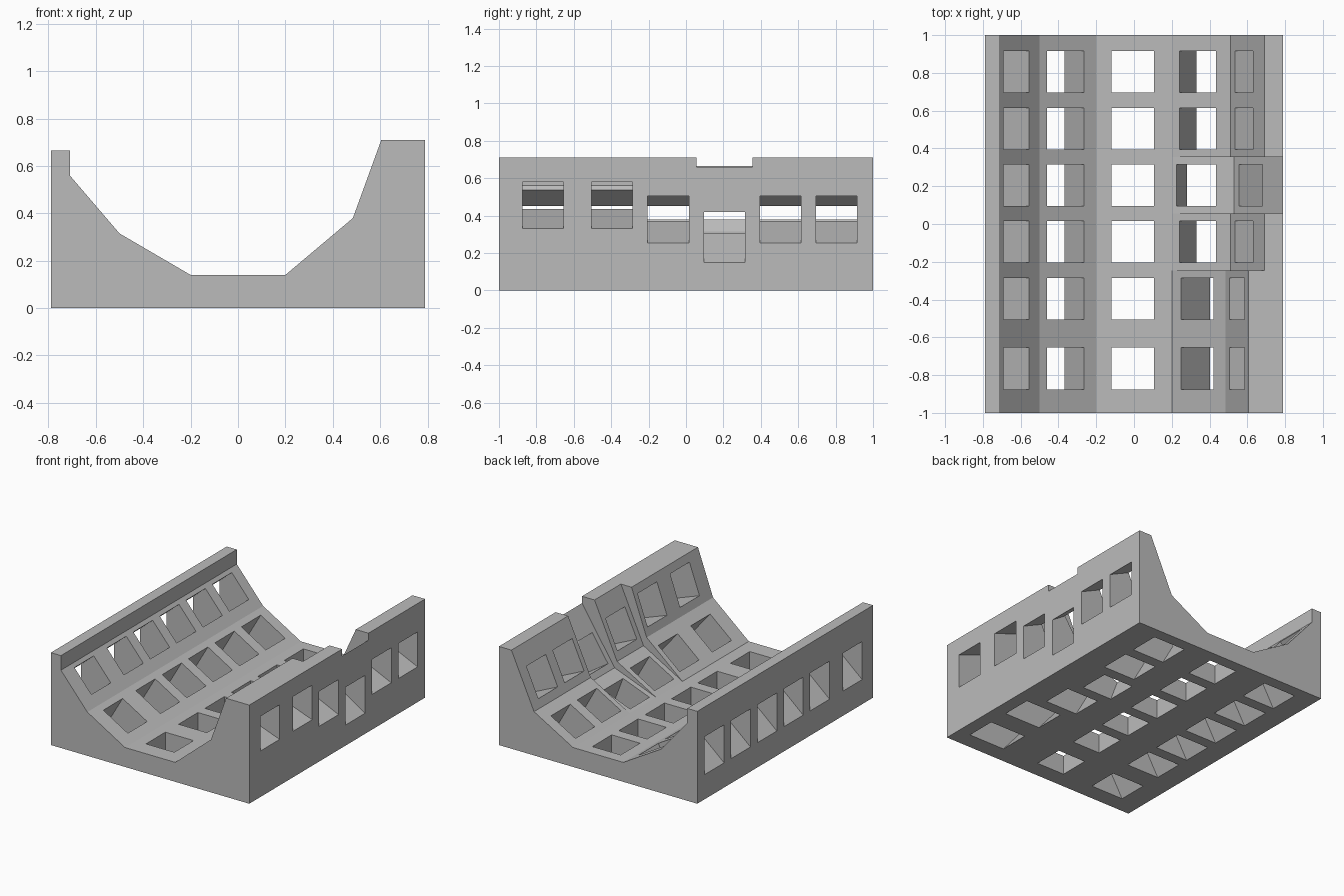
import bpy
import bmesh
from mathutils import Vector

cube = bpy.data.objects.get("Cube")
if cube:
    bpy.data.objects.remove(cube, do_unlink=True)

grey = bpy.data.materials.new("plain grey")
grey.use_nodes = True
colour = (0.5, 0.5, 0.5, 1)
grey.diffuse_color = colour
grey.node_tree.nodes["Principled BSDF"].inputs["Base Color"].default_value = colour


def add_prism(bm, profile, y0, y1):
    """Extrude an (x, z) outline along y."""
    face = bm.faces.new([bm.verts.new((x, y0, z)) for x, z in profile])
    out = bmesh.ops.extrude_face_region(bm, geom=[face])
    moved = [g for g in out["geom"] if isinstance(g, bmesh.types.BMVert)]
    bmesh.ops.translate(bm, verts=moved, vec=(0, y1 - y0, 0))
    bmesh.ops.recalc_face_normals(bm, faces=bm.faces)


def make_object(name, prisms):
    bm = bmesh.new()
    for profile, y0, y1 in prisms:
        add_prism(bm, profile, y0, y1)
    mesh = bpy.data.meshes.new(name)
    bm.to_mesh(mesh)
    bm.free()
    mesh.materials.append(grey)
    obj = bpy.data.objects.new(name, mesh)
    bpy.context.collection.objects.link(obj)
    return obj


def cut(body, cutter):
    """Subtract the cutter, then discard it."""
    cutter.hide_render = True
    mod = body.modifiers.new("cut", "BOOLEAN")
    mod.operation = "DIFFERENCE"
    mod.solver = "EXACT"
    mod.use_self = True
    mod.object = cutter
    bpy.context.view_layer.objects.active = body
    bpy.ops.object.modifier_apply(modifier=mod.name)
    bpy.data.objects.remove(cutter, do_unlink=True)


def slot(a, b, x0, x1):
    """Outline of a hole square to the slope a-b, between x0 and x1."""
    a, b = Vector(a), Vector(b)
    run = (b - a).normalized()
    out = Vector((run.y, -run.x))
    if out.y > 0:
        out = -out
    p, q = (a.lerp(b, (x - a.x) / (b.x - a.x)) for x in (x0, x1))
    return [p - out * 0.03, q - out * 0.03, q + out * 0.7, p + out * 0.7]


# Slopes on each side, from the floor up
floor_z = 0.14
left = [(-0.2, floor_z), (-0.5, 0.315), (-0.71, 0.56)]
steep = [(0.2, floor_z), (0.485, 0.38), (0.605, 0.71)]
middle = [(0.2, floor_z), (0.51, 0.315), (0.69, 0.71)]
shallow = [(0.2, floor_z), (0.53, 0.265), (0.79, 0.66)]

# Main cradle body
outline = [(-0.79, 0), (0.79, 0), (0.79, 0.71)] + steep[::-1] + left
outline += [(-0.71, 0.665), (-0.79, 0.665)]
cradle = make_object("cradle_body", [(outline, -1, 1)])


# Wider recesses in the right bank
def recess(slope):
    a, b = Vector(slope[1]), Vector(slope[2])
    return slope + [tuple(b + (b - a) * 0.4), (0.2, 0.9)]


cut(cradle, make_object("middle_recess", [(recess(middle), -0.245, 1.1)]))
cut(cradle, make_object("shallow_recess", [(recess(shallow), 0.055, 0.355)]))

# Six rows of holes: two on each bank and one through the floor
rows = [
    (-0.765, steep), (-0.395, steep), (-0.095, middle),
    (0.205, shallow), (0.505, middle), (0.805, middle),
]
right_spans = {
    id(steep): ((0.25, 0.42), (0.505, 0.585)),
    id(middle): ((0.24, 0.435), (0.535, 0.63)),
    id(shallow): ((0.225, 0.435), (0.555, 0.68)),
}
holes = []
for y, right in rows:
    lower, upper = right_spans[id(right)]
    shapes = [
        [(-0.12, -0.1), (0.105, -0.1), (0.105, 0.3), (-0.12, 0.3)],
        slot(left[0], left[1], -0.265, -0.46),
        slot(left[1], left[2], -0.555, -0.69),
        slot(right[0], right[1], *lower),
        slot(right[1], right[2], *upper),
    ]
    holes += [(shape, y - 0.11, y + 0.11) for shape in shapes]
cut(cradle, make_object("hole_cutters", holes))
